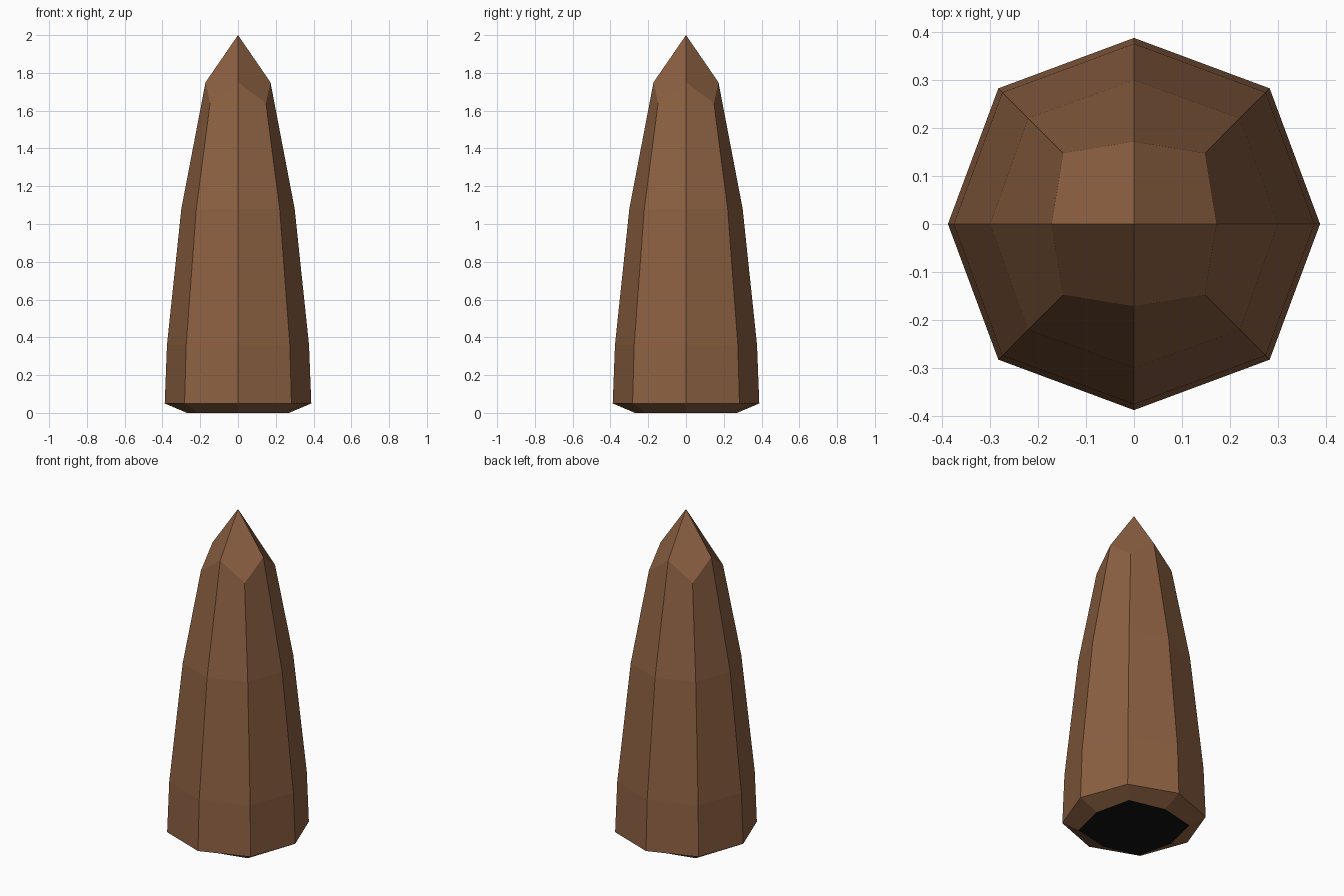
import bpy, bmesh, math

if "Cube" in bpy.data.objects:
    bpy.data.objects.remove(bpy.data.objects["Cube"])


def material(name, rgb):
    m = bpy.data.materials.new(name)
    m.diffuse_color = (*rgb, 1)
    m.use_nodes = True
    m.node_tree.nodes["Principled BSDF"].inputs["Base Color"].default_value = m.diffuse_color
    return m


# Octagonal rings: (axis radius, axis height, diagonal radius, diagonal height)
rings = [(0.27, 0.0, 0.31, 0.0),
         (0.388, 0.05, 0.40, 0.05),
         (0.376, 0.36, 0.388, 0.36),
         (0.30, 1.08, 0.312, 1.08),
         (0.172, 1.75, 0.209, 1.64)]

bm = bmesh.new()
loops = []
for ra, za, rd, zd in rings:
    loop = []
    for i in range(8):
        r, z = (rd, zd) if i % 2 else (ra, za)
        a = i * math.pi / 4
        loop.append(bm.verts.new((r * math.cos(a), r * math.sin(a), z)))
    loops.append(loop)

# Tapered sides
for lo, hi in zip(loops, loops[1:]):
    for i in range(8):
        j = (i + 1) % 8
        bm.faces.new((lo[i], lo[j], hi[j], hi[i]))

# Four-sided pointed tip
tip = bm.verts.new((0, 0, 2))
top = loops[-1]
for i in range(0, 8, 2):
    bm.faces.new((tip, top[i], top[i + 1], top[(i + 2) % 8]))

# Dark underside
base = bm.faces.new(loops[0][::-1])
base.material_index = 1

mesh = bpy.data.meshes.new("spike")
bm.to_mesh(mesh)
bm.free()
mesh.materials.append(material("brown", (0.262, 0.117, 0.054)))
mesh.materials.append(material("black", (0.006, 0.006, 0.006)))
bpy.context.collection.objects.link(bpy.data.objects.new("spike", mesh))
